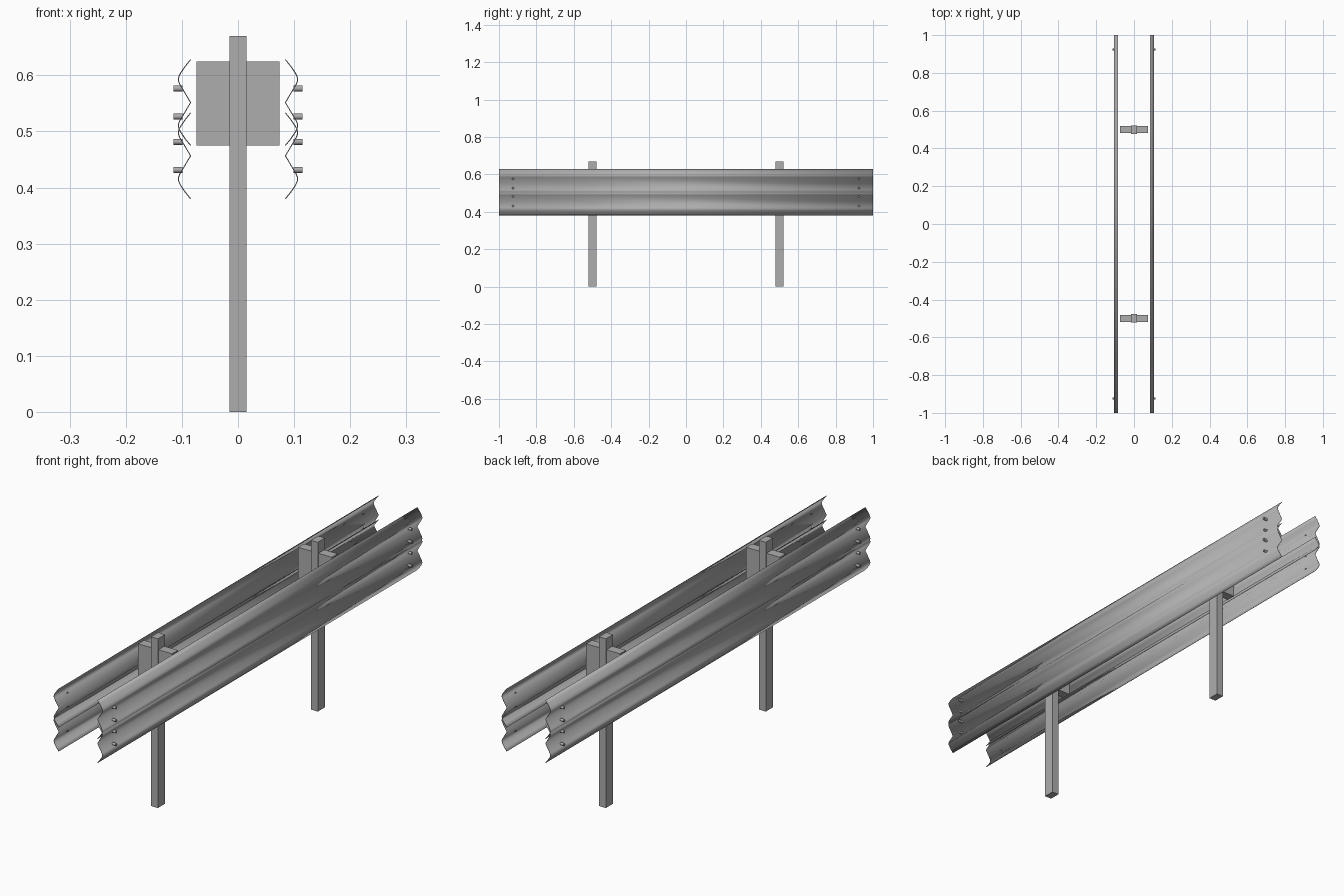
import bpy
import bmesh
from math import radians
from mathutils import Matrix

cube = bpy.data.objects.get("Cube")
if cube:
    bpy.data.objects.remove(cube, do_unlink=True)

# Single galvanised steel colour
steel = bpy.data.materials.new("galvanised_grey")
steel.use_nodes = True
GREY = (0.42, 0.42, 0.42, 1)
steel.diffuse_color = GREY
steel.node_tree.nodes["Principled BSDF"].inputs["Base Color"].default_value = GREY


def add_object(name, bm):
    mesh = bpy.data.meshes.new(name)
    bmesh.ops.recalc_face_normals(bm, faces=bm.faces)
    bm.to_mesh(mesh)
    bm.free()
    mesh.materials.append(steel)
    obj = bpy.data.objects.new(name, mesh)
    bpy.context.collection.objects.link(obj)
    return obj


def smooth(obj):
    bpy.ops.object.select_all(action="DESELECT")
    obj.select_set(True)
    bpy.context.view_layer.objects.active = obj
    bpy.ops.object.shade_smooth_by_angle(angle=radians(25))


def add_box(name, centre, size):
    bm = bmesh.new()
    matrix = Matrix.Translation(centre) @ Matrix.Diagonal((*size, 1))
    bmesh.ops.create_cube(bm, size=1, matrix=matrix)
    return add_object(name, bm)


# Half of the corrugated section: (height from valley, distance from centre)
HALF = [(0, .0845), (.033, .104), (.038, .1058), (.042, .1063),
        (.047, .105), (.053, .102), (.065, .0938), (.0765, .0845)]
SECTION = [(-h, d) for h, d in reversed(HALF[1:])] + HALF


def add_rail(name, side, height):
    bm = bmesh.new()
    ends = [[bm.verts.new((side * d, y, height + h)) for h, d in SECTION]
            for y in (-1, 1)]
    for i in range(len(SECTION) - 1):
        a, b = ends
        loop = [a[i], b[i], b[i + 1], a[i + 1]]
        bm.faces.new(loop if side < 0 else loop[::-1])
    # Give the sheet its thickness
    obj = add_object(name, bm)
    sheet = obj.modifiers.new("sheet", "SOLIDIFY")
    sheet.thickness = 0.0018
    sheet.offset = 0
    smooth(obj)


def add_bolt(name, side, y, z):
    bm = bmesh.new()
    matrix = Matrix.Translation((side * .1068, y, z)) @ Matrix.Rotation(radians(90), 4, "Y")
    bmesh.ops.create_cone(bm, cap_ends=True, segments=16, radius1=.0053,
                          radius2=.0053, depth=.0155, matrix=matrix)
    smooth(add_object(name, bm))


# Posts and spacer blocks on both sides of each post
for place, y in (("front", -.5), ("back", .5)):
    add_box(place + "_post", (0, y, .335), (.03, .045, .67))
    for label, side in (("left", 1), ("right", -1)):
        add_box(f"{place}_{label}_spacer", (side * .0445, y, .55), (.059, .037, .15))

# Overlapping corrugated rails with end bolts
for label, side in (("left", 1), ("right", -1)):
    for level, height in (("upper", .5515), ("lower", .4565)):
        add_rail(f"{label}_{level}_rail", side, height)
        for place, y in (("front", -.925), ("back", .925)):
            for row, dz in (("top", .025), ("bottom", -.025)):
                add_bolt(f"{label}_{level}_{place}_{row}_bolt", side, y, height + dz)
